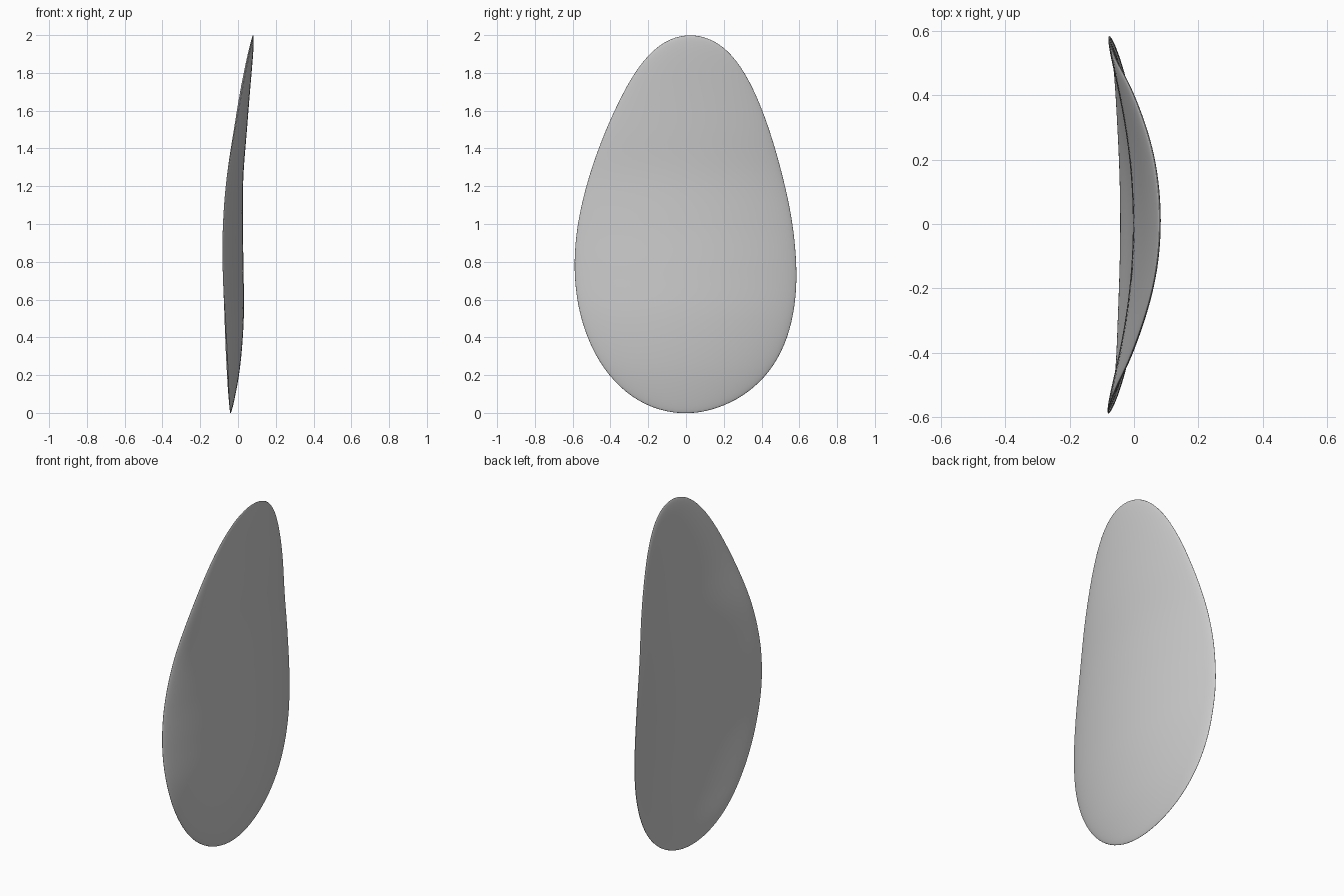
import bpy, bmesh, math

if "Cube" in bpy.data.objects:
    bpy.data.objects.remove(bpy.data.objects["Cube"])

# Egg outline control points (y, z), counter-clockwise from the bottom
OUTLINE = [(-0.02, 0.0), (0.16, 0.03), (0.32, 0.11), (0.45, 0.235), (0.54, 0.41),
           (0.58, 0.62), (0.58, 0.82), (0.555, 1.04), (0.51, 1.24), (0.455, 1.44),
           (0.385, 1.64), (0.295, 1.82), (0.18, 1.95), (0.03, 2.0), (-0.12, 1.96),
           (-0.25, 1.83), (-0.36, 1.63), (-0.455, 1.41), (-0.525, 1.20), (-0.575, 0.98),
           (-0.59, 0.76), (-0.565, 0.54), (-0.49, 0.33), (-0.37, 0.16), (-0.21, 0.045)]
# Spine offset in x at every 0.25 of height
SPINE = [-0.04, -0.002, 0.016, 0.015, 0.011, 0.014, 0.033, 0.054, 0.080]
CENTRE = (0.0, 0.95)
HALF_THICK = 0.0145
BEND = 0.27
SEGS, RINGS = 120, 64


def catmull(a, b, c, d, t):
    return 0.5 * (2*b + (c-a)*t + (2*a-5*b+4*c-d)*t*t + (3*b-a-3*c+d)*t**3)


def bspline(a, b, c, d, t):
    return ((1-t)**3*a + (3*t**3-6*t*t+4)*b + (-3*t**3+3*t*t+3*t+1)*c + t**3*d) / 6


def outline(u):
    n = len(OUTLINE)
    i = int(u * n)
    p = [OUTLINE[(i + k) % n] for k in (-1, 0, 1, 2)]
    y, z = [bspline(*(q[axis] for q in p), u * n - i) for axis in (0, 1)]
    return y * 1.01, 1 + (z - 1) * 1.014


def spine(z):
    s = [2*SPINE[0] - SPINE[1]] + SPINE + [2*SPINE[-1] - SPINE[-2]]
    f = min(max(z / 0.25, 0.0), 7.9999)
    i = int(f)
    return catmull(*s[i:i + 4], f - i)


# Curved shell: a sphere flattened into the egg outline with a rounded rim, then bent
bm = bmesh.new()
bmesh.ops.create_uvsphere(bm, u_segments=SEGS, v_segments=RINGS, radius=1)
for v in bm.verts:
    r = min(math.hypot(v.co.x, v.co.y), 1.0)
    u = (math.atan2(v.co.y, v.co.x) / (2 * math.pi)) % 1.0
    oy, oz = outline(u)
    y = CENTRE[0] + r * (oy - CENTRE[0])
    z = CENTRE[1] + r * (oz - CENTRE[1])
    half = HALF_THICK * math.sqrt(max(1 - r**8, 0.0))
    if abs(v.co.z) < 1e-5:
        half = 0.0
    x = spine(z) - BEND * y * y + math.copysign(half, v.co.z)
    v.co = (x, y, z)
bmesh.ops.recalc_face_normals(bm, faces=bm.faces)
for f in bm.faces:
    f.smooth = True
mesh = bpy.data.meshes.new("curved_shell")
bm.to_mesh(mesh)
bm.free()
shell = bpy.data.objects.new("curved_shell", mesh)
bpy.context.collection.objects.link(shell)
